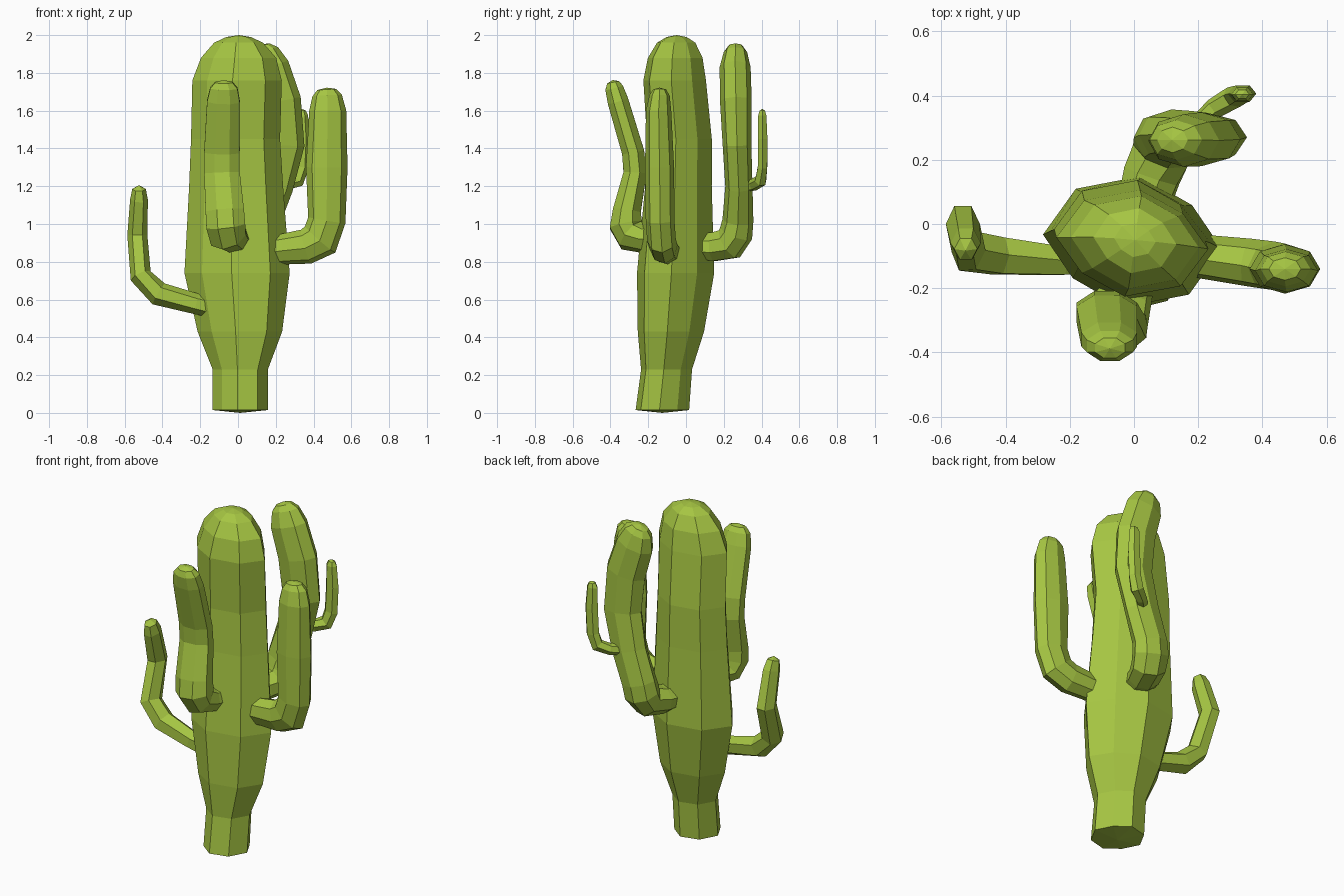
import bpy, bmesh, math
from mathutils import Vector

green = bpy.data.materials.new("cactus_green")
green.diffuse_color = (0.38, 0.56, 0.055, 1)
UP = Vector((0, 0, 1))


def tube(name, rings, end, sides=8, phase=0.0, start=None, upright=False, squash=0.0):
    """Loft elliptical rings (x, y, z, rx, ry) and close both ends with a fan.
    squash flattens the section along the x=y diagonal."""
    bm = bmesh.new()
    pts = [Vector(r[:3]) for r in rings]
    loops = []
    for i, r in enumerate(rings):
        t = Vector()
        if i > 0:
            t += (pts[i] - pts[i - 1]).normalized()
        if i < len(pts) - 1:
            t += (pts[i + 1] - pts[i]).normalized()
        q = UP.rotation_difference(UP if upright else t)
        loop = []
        for k in range(sides):
            a = 2 * math.pi * k / sides + math.radians(phase)
            s = 1 - squash * max(0, math.sin(2 * a))
            loop.append(bm.verts.new(pts[i] + q @ Vector((s * r[3] * math.cos(a), s * r[4] * math.sin(a), 0))))
        loops.append(loop)
    for lo, hi in zip(loops, loops[1:]):
        for k in range(sides):
            n = (k + 1) % sides
            bm.faces.new((lo[k], lo[n], hi[n], hi[k]))
    top = bm.verts.new(end)
    bottom = bm.verts.new(start or pts[0])
    for k in range(sides):
        n = (k + 1) % sides
        bm.faces.new((loops[-1][k], loops[-1][n], top))
        bm.faces.new((loops[0][n], loops[0][k], bottom))
    bmesh.ops.recalc_face_normals(bm, faces=bm.faces)
    mesh = bpy.data.meshes.new(name)
    bm.to_mesh(mesh)
    bm.free()
    mesh.materials.append(green)
    ob = bpy.data.objects.new(name, mesh)
    bpy.context.collection.objects.link(ob)
    return ob


# Main trunk
tube("trunk", [
    (0.012, -0.125, 0.015, 0.147, 0.147),
    (0.012, -0.103, 0.23, 0.147, 0.14),
    (0.01, -0.08, 0.43, 0.225, 0.182),
    (-0.005, -0.055, 0.74, 0.28, 0.212),
    (-0.01, -0.04, 1.2, 0.25, 0.183),
    (-0.013, -0.035, 1.45, 0.237, 0.178),
    (-0.005, -0.06, 1.76, 0.238, 0.172),
    (0.003, -0.057, 1.88, 0.2, 0.15),
    (0.003, -0.052, 1.96, 0.13, 0.105),
    (0.003, -0.05, 1.99, 0.065, 0.055),
], (0.005, -0.05, 2.0), phase=-6, start=(0.012, -0.125, 0.0), upright=True, squash=0.15)

# Right arm
tube("right_arm", [
    (0.12, -0.09, 0.85, 0.08, 0.065),
    (0.24, -0.105, 0.867, 0.082, 0.07),
    (0.36, -0.12, 0.88, 0.094, 0.075),
    (0.435, -0.13, 0.918, 0.106, 0.076),
    (0.47, -0.137, 1.02, 0.1, 0.076),
    (0.47, -0.14, 1.3, 0.11, 0.077),
    (0.475, -0.145, 1.6, 0.098, 0.067),
    (0.472, -0.14, 1.68, 0.078, 0.054),
    (0.47, -0.14, 1.712, 0.05, 0.035),
], (0.47, -0.14, 1.722))

# Front arm
tube("front_arm", [
    (0.0, -0.12, 0.93, 0.075, 0.07),
    (-0.025, -0.22, 0.922, 0.085, 0.076),
    (-0.055, -0.29, 0.94, 0.105, 0.092),
    (-0.065, -0.318, 0.995, 0.112, 0.094),
    (-0.07, -0.313, 1.07, 0.11, 0.08),
    (-0.085, -0.27, 1.27, 0.102, 0.066),
    (-0.085, -0.28, 1.38, 0.102, 0.064),
    (-0.077, -0.36, 1.65, 0.094, 0.06),
    (-0.075, -0.38, 1.72, 0.078, 0.052),
    (-0.075, -0.386, 1.75, 0.05, 0.035),
], (-0.075, -0.388, 1.762), phase=22.5)

# Left arm
tube("left_arm", [
    (-0.1, -0.11, 0.55, 0.055, 0.048),
    (-0.22, -0.115, 0.577, 0.055, 0.05),
    (-0.42, -0.1, 0.63, 0.064, 0.065),
    (-0.515, -0.085, 0.725, 0.058, 0.07),
    (-0.533, 0.0, 0.94, 0.053, 0.065),
    (-0.524, -0.06, 1.13, 0.047, 0.056),
    (-0.524, -0.078, 1.185, 0.036, 0.04),
], (-0.525, -0.083, 1.205), sides=6)

# Back arm
tube("back_arm", [
    (0.03, 0.06, 0.88, 0.085, 0.07),
    (0.055, 0.15, 0.88, 0.095, 0.08),
    (0.09, 0.23, 0.895, 0.1, 0.092),
    (0.105, 0.265, 0.95, 0.108, 0.09),
    (0.118, 0.275, 1.02, 0.106, 0.082),
    (0.18, 0.28, 1.2, 0.112, 0.072),
    (0.23, 0.27, 1.42, 0.122, 0.076),
    (0.21, 0.264, 1.65, 0.124, 0.084),
    (0.155, 0.26, 1.83, 0.116, 0.082),
    (0.13, 0.262, 1.91, 0.086, 0.062),
    (0.12, 0.262, 1.94, 0.05, 0.04),
], (0.118, 0.262, 1.952))

# Twig on the back arm
tube("back_twig", [
    (0.2, 0.31, 1.2, 0.032, 0.03),
    (0.25, 0.36, 1.208, 0.034, 0.032),
    (0.31, 0.395, 1.23, 0.042, 0.034),
    (0.333, 0.405, 1.3, 0.042, 0.029),
    (0.34, 0.406, 1.45, 0.041, 0.029),
    (0.337, 0.404, 1.575, 0.034, 0.025),
    (0.337, 0.404, 1.6, 0.022, 0.016),
], (0.337, 0.404, 1.61), sides=6)
